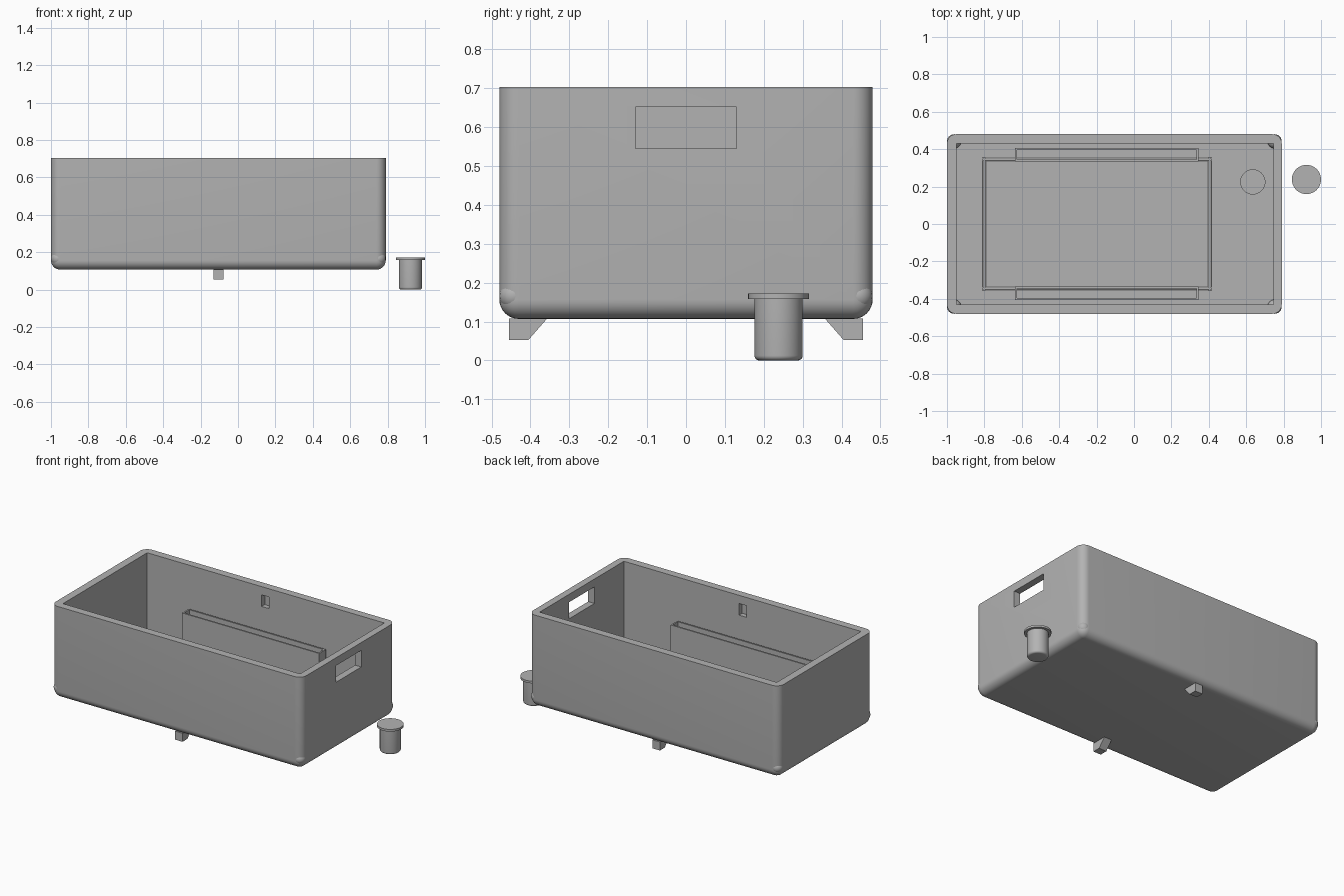
import bpy, bmesh, math
from mathutils import Vector

if "Cube" in bpy.data.objects:
    bpy.data.objects.remove(bpy.data.objects["Cube"])

grey = bpy.data.materials.new("plain grey")
grey.diffuse_color = (0.45, 0.45, 0.45, 1)
grey.use_nodes = True
grey.node_tree.nodes["Principled BSDF"].inputs["Base Color"].default_value = grey.diffuse_color


def finish(name, bm):
    bmesh.ops.recalc_face_normals(bm, faces=bm.faces)
    me = bpy.data.meshes.new(name)
    bm.to_mesh(me)
    bm.free()
    me.materials.append(grey)
    ob = bpy.data.objects.new(name, me)
    bpy.context.collection.objects.link(ob)
    return ob


def activate(ob):
    bpy.ops.object.select_all(action='DESELECT')
    ob.select_set(True)
    bpy.context.view_layer.objects.active = ob


def smooth(ob):
    activate(ob)
    bpy.ops.object.shade_smooth_by_angle(angle=math.radians(35))


def box(name, x0, x1, y0, y1, z0, z1, fillet=0):
    bm = bmesh.new()
    bmesh.ops.create_cube(bm, size=1)
    lo, hi = Vector((x0, y0, z0)), Vector((x1, y1, z1))
    for v in bm.verts:
        v.co = Vector([lo[i] + (v.co[i] + 0.5) * (hi[i] - lo[i]) for i in range(3)])
    if fillet:  # round every edge except those of the top rim
        edges = [e for e in bm.edges if min(v.co.z for v in e.verts) < z1 - 1e-4]
        bmesh.ops.bevel(bm, geom=edges, offset=fillet, segments=8,
                        profile=0.5, affect='EDGES')
    return finish(name, bm)


def prism(name, outline, x0, x1):
    """Extrude a (y, z) outline along x."""
    bm = bmesh.new()
    face = bm.faces.new([bm.verts.new((x0, y, z)) for y, z in outline])
    ext = bmesh.ops.extrude_face_region(bm, geom=[face])["geom"]
    bmesh.ops.translate(bm, vec=(x1 - x0, 0, 0),
                        verts=[g for g in ext if isinstance(g, bmesh.types.BMVert)])
    return finish(name, bm)


def lathe(name, profile, x, y, n=48):
    """Revolve an (r, z) profile and close both ends."""
    bm = bmesh.new()
    rings = [[bm.verts.new((x + r * math.cos(2 * math.pi * i / n),
                            y + r * math.sin(2 * math.pi * i / n), z))
              for i in range(n)] for r, z in profile]
    for a, b in zip(rings, rings[1:]):
        for i in range(n):
            j = (i + 1) % n
            bm.faces.new((a[i], a[j], b[j], b[i]))
    bm.faces.new(rings[0])
    bm.faces.new(rings[-1])
    return finish(name, bm)


def cut(ob, cutter):
    activate(ob)
    mod = ob.modifiers.new("cut", 'BOOLEAN')
    mod.operation, mod.solver, mod.object = 'DIFFERENCE', 'EXACT', cutter
    bpy.ops.object.modifier_apply(modifier=mod.name)
    bpy.data.objects.remove(cutter)


FLOOR = 0.16

# Tub: rounded shell with cavity, hand hole, drain seat and two wall recesses
tub = box("tub", -1, 0.79, -0.48, 0.48, 0.107, 0.703, 0.05)
cut(tub, box("cavity_cutter", -0.95, 0.745, -0.43, 0.43, FLOOR, 0.9))
cut(tub, box("handle_cutter", 0.70, 0.90, -0.13, 0.13, 0.545, 0.652))
cut(tub, lathe("drain_cutter", [(0.065, 0.12), (0.065, 0.3)], 0.635, 0.225))
for s in (-1, 1):
    ya, yb = sorted((s * 0.40, s * 0.462))
    cut(tub, box("recess_cutter", -0.132, -0.078, ya, yb, 0.575, 0.65))
smooth(tub)

# Small ball at each lower corner
for i, x in enumerate((-0.962, 0.752)):
    for j, y in enumerate((-0.442, 0.442)):
        bm = bmesh.new()
        bmesh.ops.create_uvsphere(bm, u_segments=24, v_segments=12, radius=0.038)
        bmesh.ops.translate(bm, vec=(x, y, 0.166), verts=bm.verts)
        smooth(finish(f"corner_ball_{i}{j}", bm))

for s, side in ((-1, "front"), (1, "back")):
    # Open-topped slot pocket beside each long wall
    ya, yb = sorted((s * 0.335, s * 0.405))
    pocket = box(f"{side}_pocket", -0.635, 0.345, ya, yb, FLOOR - 0.01, 0.435)
    cut(pocket, box("slot_cutter", -0.625, 0.335, ya + 0.01, yb - 0.01, FLOOR, 0.6))
    # Wedge foot under the tub
    prism(f"{side}_foot", [(s * 0.357, 0.108), (s * 0.405, 0.053),
                           (s * 0.455, 0.053), (s * 0.455, 0.108)], -0.132, -0.078)


def rod(name, a, b, r=0.009):
    a, b = Vector(a), Vector(b)
    bm = bmesh.new()
    bmesh.ops.create_cone(bm, cap_ends=True, segments=12, radius1=r, radius2=r,
                          depth=(b - a).length)
    ob = finish(name, bm)
    ob.location = (a + b) / 2
    ob.rotation_euler = (b - a).to_track_quat('Z', 'Y').to_euler()
    smooth(ob)


# Thin round bead framing the floor
for x, end in ((-0.80, "left"), (0.405, "right")):
    rod(f"{end}_floor_bead", (x, -0.355, FLOOR), (x, 0.355, FLOOR))
for y, side in ((-0.345, "front"), (0.345, "back")):
    rod(f"{side}_floor_bead", (-0.81, y, FLOOR), (0.415, y, FLOOR))

# Loose drain plug: stem with rounded bottom and a thin flange
R, F = 0.062, 0.013
profile = [(R - F + F * math.sin(t * math.pi / 12), F - F * math.cos(t * math.pi / 12))
           for t in range(7)]
profile += [(R, 0.158), (0.078, 0.158), (0.078, 0.172)]
smooth(lathe("drain_plug", profile, 0.922, 0.238))
